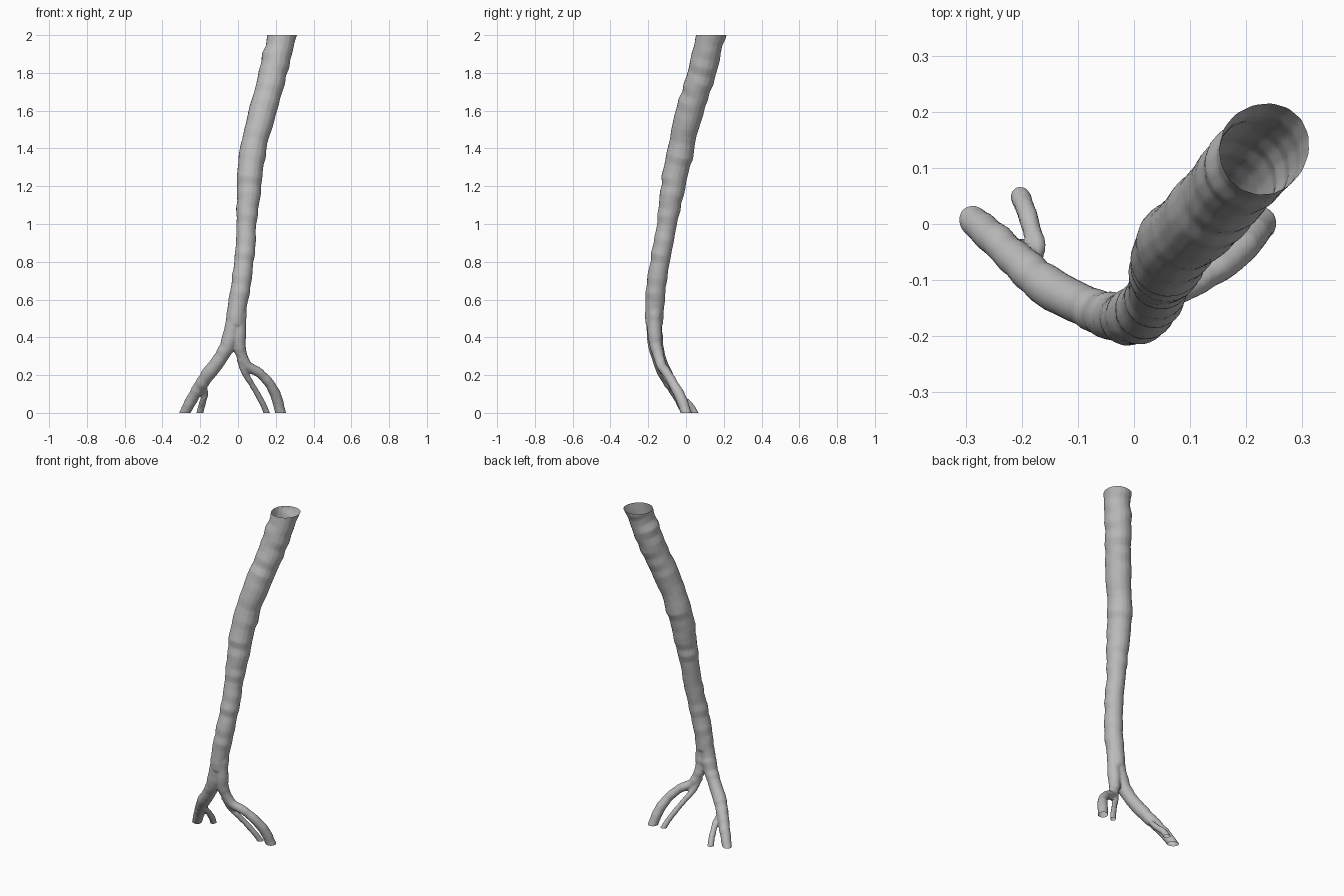
import bpy, bmesh, math, random
from mathutils import Vector

if "Cube" in bpy.data.objects:
    bpy.data.objects.remove(bpy.data.objects["Cube"])

random.seed(4)
SIDES = 16

# Each path point is x, y, z, radius
TRUNK = [(.262, .17, 2.1, .078), (.232, .132, 2, .077), (.185, .083, 1.8, .073),
         (.132, .02, 1.6, .071), (.08, -.025, 1.4, .070), (.058, -.068, 1.2, .066),
         (.047, -.10, 1, .053), (.03, -.138, .8, .052), (.002, -.165, .6, .052),
         (-.015, -.166, .47, .048)]
LEFT = [(-.015, -.165, .55, .042), (-.04, -.165, .4, .042), (-.085, -.147, .3, .037),
        (-.16, -.105, .2, .036), (-.228, -.045, .1, .031), (-.282, .003, 0, .027),
        (-.305, .03, -.05, .027)]
LEFT_TWIG = [(-.185, -.09, .16, .014), (-.172, -.045, .11, .015), (-.182, -.01, .07, .017),
             (-.193, .025, .035, .018), (-.202, .047, 0, .018), (-.21, .06, -.04, .018)]
RIGHT = [(.01, -.165, .55, .036), (.006, -.165, .4, .036), (.014, -.15, .32, .030),
         (.05, -.13, .25, .026), (.115, -.10, .21, .025), (.168, -.068, .155, .026),
         (.205, -.028, .08, .028), (.225, 0, 0, .028), (.232, .02, -.05, .028)]
RIGHT_TWIG = [(.01, -.15, .29, .02), (.035, -.12, .215, .017), (.08, -.075, .14, .015),
              (.125, -.03, .06, .016), (.152, 0, 0, .017), (.17, .02, -.04, .017)]


def resample(path, step):
    """Catmull-Rom samples along a path of position and radius."""
    p = [Vector(q) for q in path]
    p = [2 * p[0] - p[1]] + p + [2 * p[-1] - p[-2]]
    out = []
    for i in range(1, len(p) - 2):
        a, b, c, d = p[i - 1:i + 3]
        n = max(2, round((c - b).length / step))
        for k in range(n):
            t = k / n
            out.append(.5 * (2 * b + (c - a) * t + (2 * a - 5 * b + 4 * c - d) * t * t
                             + (3 * b - a - 3 * c + d) * t ** 3))
    return out + [p[-2]]


def add_tube(bm, path, step):
    """Closed, slightly uneven tube swept along the path."""
    pts = resample(path, step)
    rings = []
    for i, q in enumerate(pts):
        tan = (pts[min(i + 1, len(pts) - 1)] - pts[max(i - 1, 0)]).to_3d().normalized()
        u = tan.cross(Vector((.6, -.8, 0))).normalized()
        v = tan.cross(u)
        r = q[3] * random.uniform(.96, 1.05)
        centre = q.to_3d() + (u * random.uniform(-1, 1) + v * random.uniform(-1, 1)) * q[3] * .05
        ring = []
        for k in range(SIDES):
            a = math.tau * k / SIDES
            ring.append(bm.verts.new(centre + (u * math.cos(a) + v * math.sin(a)) * r))
        rings.append(ring)
    for a, b in zip(rings, rings[1:]):
        for k in range(SIDES):
            j = (k + 1) % SIDES
            bm.faces.new((a[k], a[j], b[j], b[k]))
    bm.faces.new(rings[0][::-1])
    bm.faces.new(rings[-1])


# All tubes in one mesh, fused by a voxel remesh
bm = bmesh.new()
for path, step in ((TRUNK, .045), (LEFT, .03), (LEFT_TWIG, .02), (RIGHT, .03), (RIGHT_TWIG, .025)):
    add_tube(bm, path, step)
bmesh.ops.recalc_face_normals(bm, faces=bm.faces)
mesh = bpy.data.meshes.new("branching_vessel")
bm.to_mesh(mesh)
bm.free()
vessel = bpy.data.objects.new("branching_vessel", mesh)
bpy.context.collection.objects.link(vessel)
mod = vessel.modifiers.new("fuse", 'REMESH')
mod.mode = 'VOXEL'
mod.voxel_size = .008
bpy.context.view_layer.objects.active = vessel
vessel.select_set(True)
bpy.ops.object.modifier_apply(modifier=mod.name)

# Cut the ends level and leave them open
bm = bmesh.new()
bm.from_mesh(vessel.data)
for z, n in ((0, -1), (2, 1)):
    bmesh.ops.bisect_plane(bm, geom=bm.verts[:] + bm.edges[:] + bm.faces[:],
                           plane_co=(0, 0, z), plane_no=(0, 0, n), clear_outer=True)
bm.to_mesh(vessel.data)
bm.free()

grey = bpy.data.materials.new("light grey")
grey.diffuse_color = (.5, .5, .5, 1)
grey.use_nodes = True
grey.node_tree.nodes["Principled BSDF"].inputs["Base Color"].default_value = grey.diffuse_color
vessel.data.materials.clear()
vessel.data.materials.append(grey)
bpy.ops.object.shade_smooth_by_angle(angle=math.radians(30))
